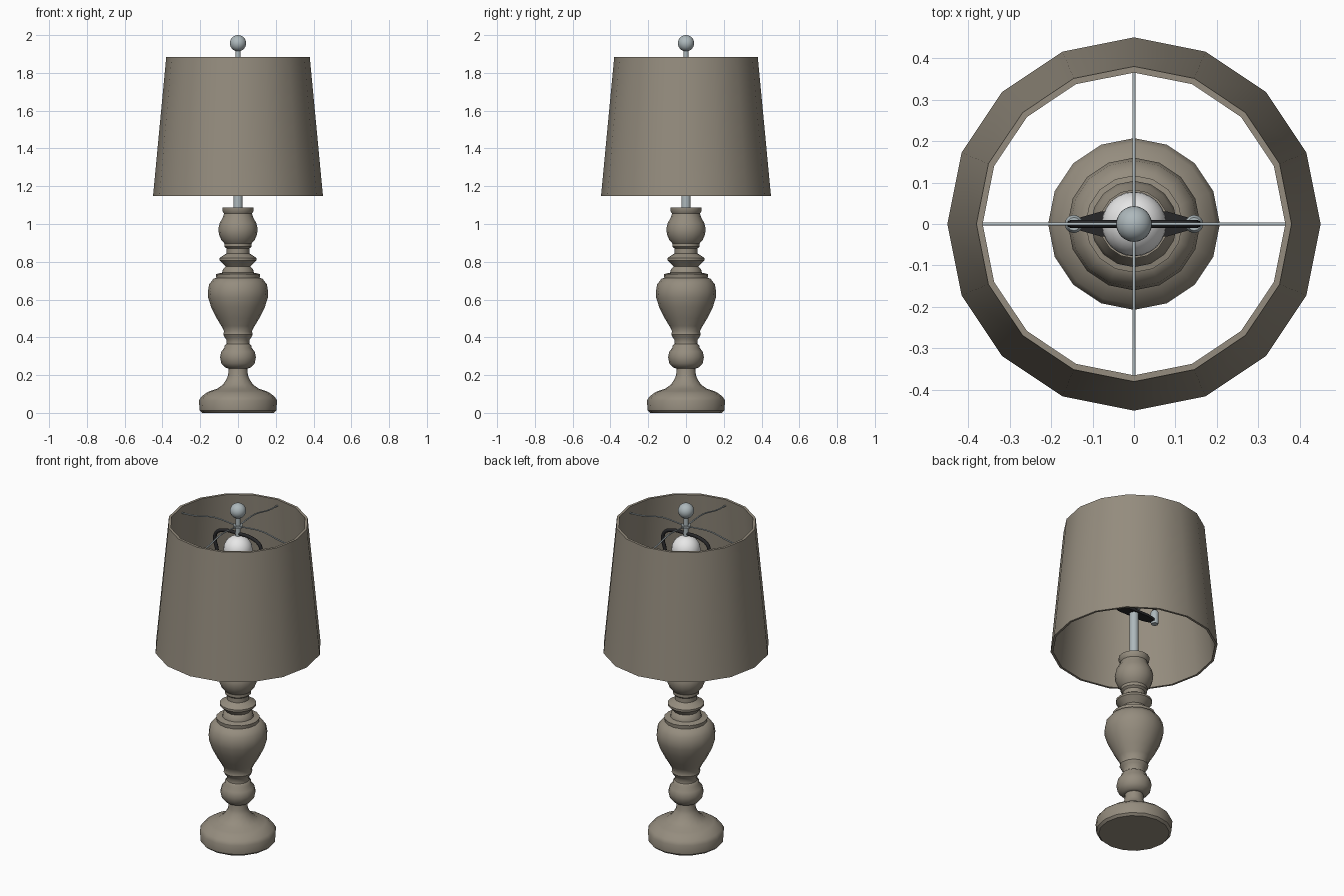
import bpy, bmesh, math
from mathutils import Vector

cube = bpy.data.objects.get("Cube")
if cube:
    bpy.data.objects.remove(cube, do_unlink=True)


def material(name, rgb):
    m = bpy.data.materials.new(name)
    m.use_nodes = True
    m.diffuse_color = (*rgb, 1)
    m.node_tree.nodes["Principled BSDF"].inputs["Base Color"].default_value = (*rgb, 1)
    return m


TAUPE = material("taupe", (0.30, 0.265, 0.21))
METAL = material("brushed_metal", (0.42, 0.48, 0.50))
BLACK = material("black_metal", (0.02, 0.02, 0.022))
WHITE = material("bulb_white", (0.80, 0.80, 0.80))


def finish(name, bm, mat, angle=40):
    bmesh.ops.recalc_face_normals(bm, faces=bm.faces)
    mesh = bpy.data.meshes.new(name)
    bm.to_mesh(mesh)
    bm.free()
    mesh.materials.append(mat)
    ob = bpy.data.objects.new(name, mesh)
    bpy.context.collection.objects.link(ob)
    bpy.ops.object.select_all(action='DESELECT')
    bpy.context.view_layer.objects.active = ob
    ob.select_set(True)
    bpy.ops.object.shade_smooth_by_angle(angle=math.radians(angle))
    return ob


def lathe(name, profile, mat, sides=16, center=(0, 0), closed=False):
    """Spin (radius, height) points about a vertical axis."""
    bm = bmesh.new()
    rings = []
    for r, z in profile:
        rings.append([bm.verts.new((center[0] + r * math.cos(math.tau * i / sides),
                                    center[1] + r * math.sin(math.tau * i / sides), z))
                      for i in range(sides)])
    pairs = list(zip(rings, rings[1:]))
    if closed:
        pairs.append((rings[-1], rings[0]))
    else:
        bm.faces.new(rings[0])
        bm.faces.new(rings[-1])
    for a, b in pairs:
        for i in range(sides):
            j = (i + 1) % sides
            bm.faces.new((a[i], a[j], b[j], b[i]))
    return finish(name, bm, mat)


def ball(name, radius, z, mat):
    bm = bmesh.new()
    bmesh.ops.create_uvsphere(bm, u_segments=24, v_segments=16, radius=radius)
    bmesh.ops.translate(bm, vec=(0, 0, z), verts=bm.verts)
    return finish(name, bm, mat, 60)


def wire(name, points, radius, mat):
    """Smooth round wire through the given points."""
    cu = bpy.data.curves.new(name, 'CURVE')
    cu.dimensions = '3D'
    cu.bevel_depth = radius
    cu.bevel_resolution = 2
    cu.resolution_u = 5
    cu.use_fill_caps = True
    sp = cu.splines.new('BEZIER')
    sp.bezier_points.add(len(points) - 1)
    for bp, p in zip(sp.bezier_points, points):
        bp.co = Vector(p)
        bp.handle_left_type = bp.handle_right_type = 'AUTO'
    cu.materials.append(mat)
    ob = bpy.data.objects.new(name, cu)
    bpy.context.collection.objects.link(ob)
    return ob


# Round foot
lathe("foot", [(.19, 0), (.203, .012), (.207, .065), (.195, .085), (.165, .108),
               (.15, .115), (.11, .128), (.08, .15), (.06, .18), (.052, .20),
               (.05, .24)], TAUPE)

# Turned column: lower bulb, vase, rings and upper bulb
lathe("turned_column", [
    (.05, .235), (.068, .24), (.088, .262), (.095, .295), (.088, .325), (.072, .345),
    (.070, .358), (.062, .365), (.060, .385), (.070, .40), (.078, .415), (.074, .432),
    (.088, .46), (.112, .50), (.142, .56), (.158, .61), (.160, .64), (.153, .68),
    (.130, .71), (.115, .715), (.117, .735), (.084, .742), (.080, .76), (.066, .775),
    (.080, .79), (.098, .808), (.098, .82), (.075, .835), (.060, .845), (.060, .87),
    (.072, .88), (.072, .897), (.088, .915), (.101, .945), (.104, .975), (.097, 1.005),
    (.080, 1.035), (.074, 1.055), (.083, 1.07), (.083, 1.087)], TAUPE)

# Tapered fabric shade with wall thickness and open ends
lathe("shade", [(.45, 1.147), (.38, 1.884), (.365, 1.884), (.437, 1.147)],
      TAUPE, closed=True)

# Rod, socket and light bulb
lathe("rod", [(.025, 1.08), (.025, 1.40)], METAL)
lathe("socket", [(.028, 1.38), (.042, 1.41), (.042, 1.56), (.036, 1.57)], METAL)
lathe("bulb_neck", [(.036, 1.565), (.038, 1.60), (.052, 1.65), (.070, 1.695)], WHITE)
ball("bulb", .078, 1.73, WHITE)

# Harp saddle: flat plate narrowing towards both ends
bm = bmesh.new()
outline = [(-.15, -.01), (-.08, -.03), (.08, -.03), (.15, -.01),
           (.15, .01), (.08, .03), (-.08, .03), (-.15, .01)]
face = bm.faces.new([bm.verts.new((x, y, 1.36)) for x, y in outline])
top = bmesh.ops.extrude_face_region(bm, geom=[face])["geom"]
bmesh.ops.translate(bm, vec=(0, 0, .015),
                    verts=[v for v in top if isinstance(v, bmesh.types.BMVert)])
finish("harp_saddle", bm, BLACK)

# Harp ferrules and the bent harp wire
for side, sx in (("left", 1), ("right", -1)):
    lathe(side + "_ferrule", [(.018, 1.35), (.022, 1.36), (.022, 1.42), (.016, 1.43)],
          METAL, sides=12, center=(sx * .145, 0))
half = [(.145, 1.37), (.143, 1.46), (.135, 1.60), (.138, 1.69), (.152, 1.755),
        (.142, 1.79), (.10, 1.815)]
path = [(x, 0, z) for x, z in half] + [(0, 0, 1.822)] + [(-x, 0, z) for x, z in half[::-1]]
wire("harp", path, .010, BLACK)

# Spider wires holding the shade
arm = [(.372, 1.845), (.29, 1.85), (.16, 1.875), (.07, 1.872)]
for name, dx, dy in (("spider_wire_across", 1, 0), ("spider_wire_deep", 0, 1)):
    pts = [(r * dx, r * dy, z) for r, z in arm] + [(0, 0, 1.865)]
    pts += [(-r * dx, -r * dy, z) for r, z in arm[::-1]]
    wire(name, pts, .004, METAL)

# Finial stem, washer and ball
lathe("finial_stem", [(.014, 1.81), (.014, 1.93)], METAL)
lathe("finial_washer", [(.024, 1.858), (.024, 1.872)], METAL)
ball("finial_ball", .043, 1.957, METAL)
